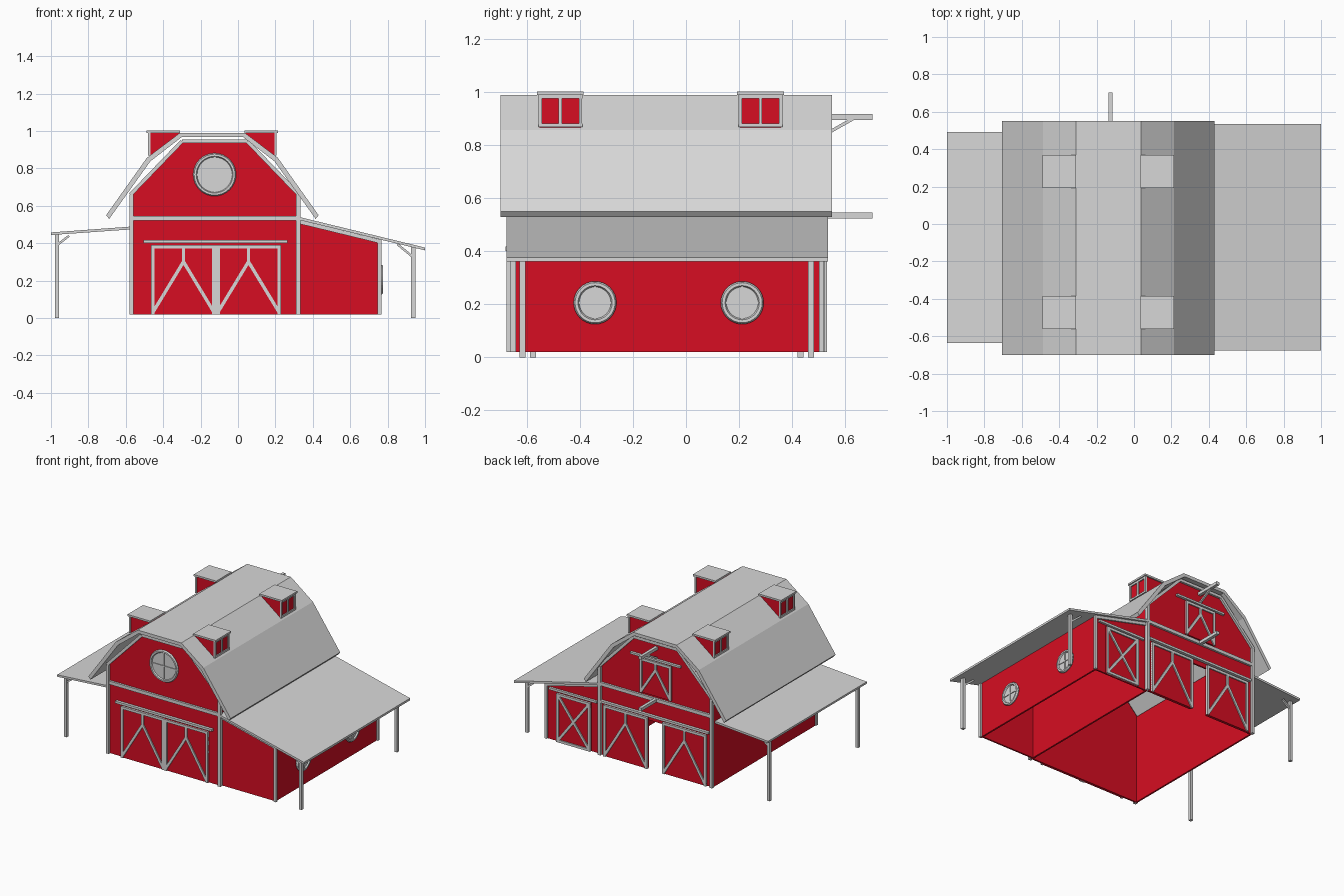
import bpy, math
from mathutils import Vector as V

cube = bpy.data.objects.get("Cube")
if cube:
    bpy.data.objects.remove(cube)


def material(name, rgb):
    m = bpy.data.materials.new(name)
    m.use_nodes = True
    m.diffuse_color = (*rgb, 1)
    m.node_tree.nodes["Principled BSDF"].inputs["Base Color"].default_value = (*rgb, 1)
    return m


RED = material("barn red", (0.68, 0.004, 0.016))
GREY = material("pale grey", (0.68, 0.68, 0.68))
X, Y, Z = V((1, 0, 0)), V((0, 1, 0)), V((0, 0, 1))


def make(name, verts, faces, mat):
    me = bpy.data.meshes.new(name)
    me.from_pydata(verts, [], faces)
    me.materials.append(mat)
    ob = bpy.data.objects.new(name, me)
    bpy.context.collection.objects.link(ob)
    bpy.context.view_layer.objects.active = ob
    bpy.ops.object.mode_set(mode='EDIT')
    bpy.ops.mesh.select_all(action='SELECT')
    bpy.ops.mesh.normals_make_consistent(inside=False)
    bpy.ops.object.mode_set(mode='OBJECT')
    return ob


def prism(name, profile, y0, y1, mat):
    """Extrude an (x, z) outline along y."""
    n = len(profile)
    verts = [(x, y, z) for y in (y0, y1) for x, z in profile]
    faces = [tuple(range(n)), tuple(range(n, 2 * n))]
    faces += [(i, (i + 1) % n, n + (i + 1) % n, n + i) for i in range(n)]
    return make(name, verts, faces, mat)


def box(name, x0, x1, y0, y1, z0, z1, mat=GREY):
    return prism(name, [(x0, z0), (x1, z0), (x1, z1), (x0, z1)], y0, y1, mat)


def bar(name, p, q, w=0.018, t=0.014, normal=Y, mat=GREY):
    """Straight timber from p to q, w wide across and t thick along normal."""
    p, q = V(p), V(q)
    s = normal.cross((q - p).normalized()) * w / 2
    n = normal * t / 2
    verts = [e + a * s + b * n for e in (p, q) for a, b in ((-1, -1), (1, -1), (1, 1), (-1, 1))]
    faces = [(0, 1, 2, 3), (4, 5, 6, 7)] + [(i, (i + 1) % 4, 4 + (i + 1) % 4, 4 + i) for i in range(4)]
    return make(name, verts, faces, mat)


def door(name, x0, x1, z0, z1, y, out, cross=False):
    """Framed barn door; out is the direction it faces along y."""
    box(name + "_panel", x0, x1, y, y + out * 0.008, z0, z1, RED)
    f, mid = y + out * 0.009, (x0 + x1) / 2
    a, b, lo, hi = x0 + 0.009, x1 - 0.009, z0 + 0.009, z1 - 0.009
    peak = z0 + 0.76 * (z1 - z0)
    lines = [(a, z0, a, z1), (b, z0, b, z1), (a, hi, b, hi)]
    if cross:
        lines += [(a, lo, b, hi), (b, lo, a, hi), (a, lo, b, lo)]
    else:
        lines += [(a, lo, mid, peak), (b, lo, mid, peak), (mid, peak, mid, hi)]
    for i, (xa, za, xb, zb) in enumerate(lines):
        bar(f"{name}_board_{i}", (xa, f, za), (xb, f, zb))


def round_window(name, centre, radius, normal):
    """Disc pane, ring frame and cross bars."""
    c = V(centre)
    rot = normal.to_track_quat('Z', 'Y').to_euler()
    bpy.ops.mesh.primitive_cylinder_add(vertices=32, radius=radius, depth=0.01, location=c, rotation=rot)
    pane = bpy.context.object
    bpy.ops.mesh.primitive_torus_add(major_segments=32, minor_segments=6, major_radius=radius - 0.008,
                                     minor_radius=0.011, location=c + normal * 0.004, rotation=rot)
    ring = bpy.context.object
    pane.name, ring.name = name + "_pane", name + "_ring"
    for ob in (pane, ring):
        ob.data.materials.append(GREY)
    side = Z.cross(normal)
    for tag, d in (("upright", Z), ("crossbar", side)):
        bar(f"{name}_{tag}", c - d * radius + normal * 0.005, c + d * radius + normal * 0.005, 0.008, 0.01, normal)


# Main barn walls
L, R, C = -0.575, 0.325, -0.125
FRONT, BACK, BASE, EAVE = -0.66, 0.515, 0.02, 0.66
gable = [(R, EAVE), (0.05, 0.945), (-0.30, 0.945), (L, EAVE)]
prism("front_wall", [(L, BASE), (R, BASE)] + gable, FRONT, FRONT + 0.012, RED)
notch = [(L, BASE), (-0.185, BASE), (-0.185, 0.37), (-0.055, 0.37), (-0.055, BASE), (R, BASE)]
prism("back_wall", notch + gable, BACK - 0.012, BACK, RED)
box("right_wall", L, L + 0.012, FRONT, BACK, BASE, EAVE, RED)
box("left_wall", R - 0.012, R, FRONT, BACK, BASE, EAVE, RED)

# Trim on both gable ends
for end, y in (("front", FRONT - 0.005), ("back", BACK + 0.005)):
    for side, x in (("right", L + 0.005), ("left", R - 0.003)):
        bar(f"{end}_{side}_corner_trim", (x, y, BASE), (x, y, EAVE), 0.022, 0.024)
    bar(f"{end}_belt_trim", (L, y, 0.535), (R, y, 0.535), 0.024, 0.02)
    for i in range(3):
        (xa, za), (xb, zb) = gable[i], gable[i + 1]
        bar(f"{end}_gable_trim_{i}", (xa, y, za), (xb, y, zb), 0.02, 0.02)

# Gambrel roof shell
RC = -0.137
outer = [(0.568, 0.55), (0.35, 0.857), (0.174, 0.99)]
inner = [(0.552, 0.53), (0.332, 0.838), (0.165, 0.967)]
right = [(RC + x, z) for x, z in outer] + [(RC - x, z) for x, z in reversed(outer)]
under = [(RC - x, z) for x, z in inner] + [(RC + x, z) for x, z in reversed(inner)]
prism("main_roof", right + under, -0.70, 0.55, GREY)

# Dormers, two on each slope
for side, s in (("left", 1), ("right", -1)):
    for end, y in (("front", -0.474), ("back", 0.281)):
        name = f"{side}_{end}_dormer"
        at = lambda d: RC + s * d
        prism(name, [(at(0.172), 0.98), (at(0.336), 0.862), (at(0.336), 0.992), (at(0.172), 0.992)],
              y - 0.078, y + 0.078, RED)
        box(name + "_roof", *sorted((at(0.172), at(0.352))), y - 0.088, y + 0.088, 0.99, 1.003)
        x = at(0.338)
        for i, (ya, za, yb, zb) in enumerate([(-0.076, 0.87, -0.076, 0.99), (0.076, 0.87, 0.076, 0.99),
                                              (0, 0.87, 0, 0.99), (-0.083, 0.876, 0.083, 0.876),
                                              (-0.083, 0.983, 0.083, 0.983)]):
            bar(f"{name}_frame_{i}", (x, y + ya, za), (x, y + yb, zb), 0.013, 0.012, X)

# Enclosed lean-to
W = 0.757
lean = [(R, BASE), (W, BASE), (W, 0.415), (R, 0.52)]
prism("lean_to_front_wall", lean, -0.65, -0.638, RED)
prism("lean_to_back_wall", lean, 0.497, 0.509, RED)
box("lean_to_side_wall", W - 0.012, W, -0.65, 0.509, BASE, 0.42, RED)
for end, y in (("front", -0.652), ("back", 0.511)):
    bar(f"lean_to_{end}_corner_trim", (W, y, BASE), (W, y, 0.42), 0.02, 0.02)
    bar(f"lean_to_{end}_top_trim", (R, y, 0.515), (W, y, 0.41), 0.02, 0.016)
prism("lean_to_roof", [(R, 0.525), (1.0, 0.362), (1.0, 0.377), (R, 0.541)], -0.677, 0.535, GREY)
prism("open_shed_roof", [(L, 0.474), (-1.0, 0.444), (-1.0, 0.458), (L, 0.489)], -0.635, 0.492, GREY)

# Posts and knee braces
for side, x, top, ys, dx, dz in (("left", 0.937, 0.38, (-0.617, 0.471), -0.085, 0.07),
                                 ("right", -0.968, 0.448, (-0.577, 0.432), 0.065, 0.05)):
    for end, y in zip(("front", "back"), ys):
        bar(f"{side}_{end}_post", (x, y, 0), (x, y, top), 0.022, 0.022)
        foot = 0.39 if x < 0 else 0.325
        bar(f"{side}_{end}_brace", (x, y, foot), (x + dx, y, foot + dz), 0.012, 0.014)

# Sliding doors and their rails
door("front_right_door", -0.465, -0.118, BASE, 0.39, FRONT, -1)
door("front_left_door", -0.118, 0.23, BASE, 0.39, FRONT, -1)
bar("front_door_joint", (-0.118, FRONT - 0.01, BASE), (-0.118, FRONT - 0.01, 0.385), 0.042, 0.012)
bar("front_door_rail", (-0.505, FRONT - 0.008, 0.41), (0.265, FRONT - 0.008, 0.41), 0.016, 0.024)
door("back_right_door", -0.53, -0.18, BASE, 0.39, BACK, 1)
door("back_left_door", -0.06, 0.29, BASE, 0.39, BACK, 1)
bar("back_door_rail", (-0.55, BACK + 0.008, 0.41), (0.31, BACK + 0.008, 0.41), 0.016, 0.024)
door("lean_to_door", 0.40, 0.67, BASE, 0.37, 0.509, 1, cross=True)
bar("lean_to_door_rail", (0.35, 0.515, 0.39), (0.73, 0.515, 0.39), 0.016, 0.02)
door("hay_door", C - 0.125, C + 0.125, 0.56, 0.81, BACK, 1)
bar("hay_door_rail", (C - 0.2, BACK + 0.008, 0.825), (C + 0.2, BACK + 0.008, 0.825), 0.014, 0.02)

# Hoist beams over the back doors
for name, z in (("upper_hoist", 0.907), ("lower_hoist", 0.535)):
    bar(name, (C, 0.50, z), (C, 0.703, z), 0.022, 0.022, X)
bar("upper_hoist_brace", (C, 0.515, 0.835), (C, 0.63, 0.9), 0.012, 0.014, X)

# Round windows
round_window("gable_window", (C, FRONT - 0.002, 0.767), 0.112, -Y)
for end, y in (("front", -0.343), ("back", 0.212)):
    round_window(f"lean_to_{end}_window", (W + 0.004, y, 0.206), 0.078, X)
